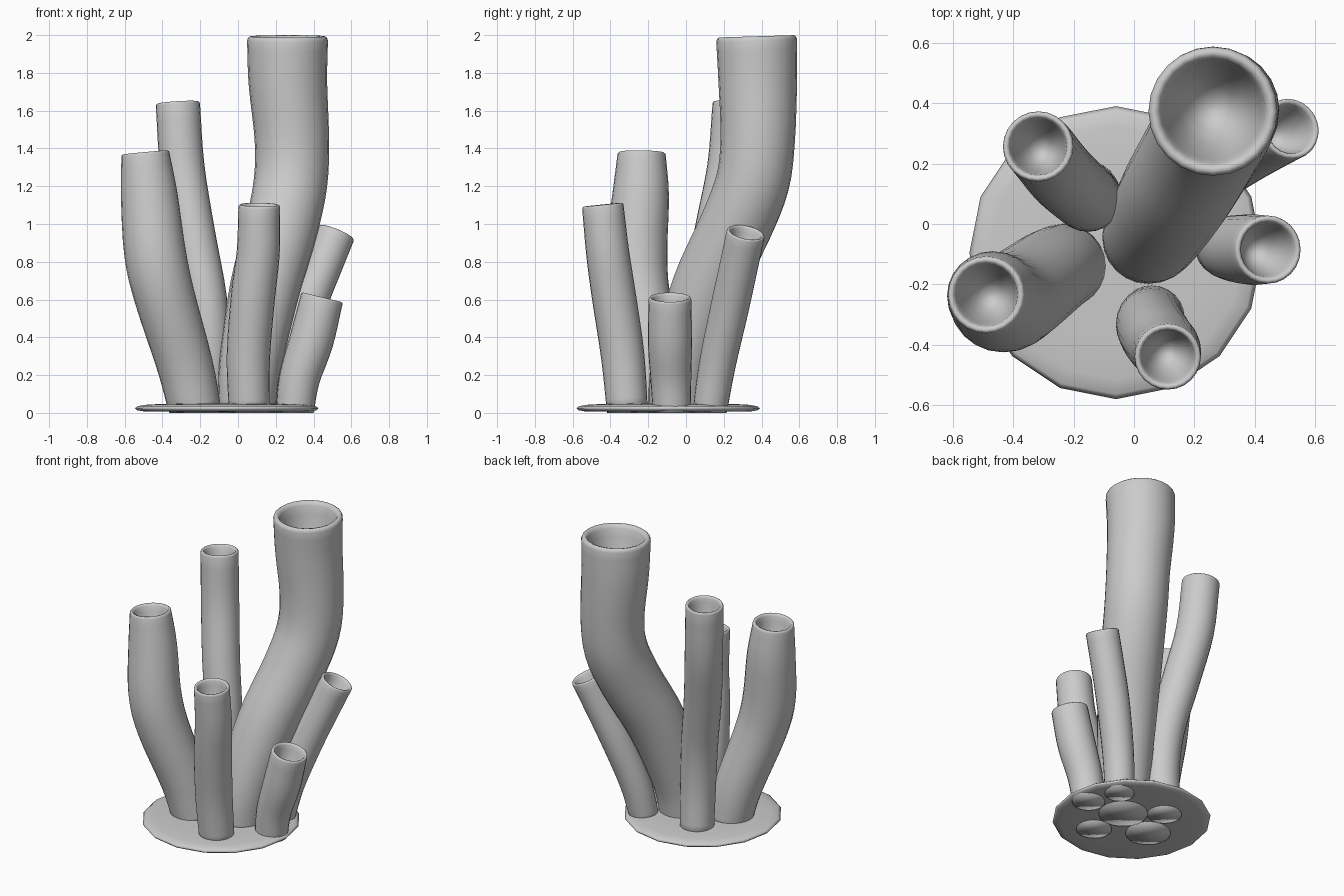
import bpy, bmesh, math
from mathutils import Vector

if "Cube" in bpy.data.objects:
    bpy.data.objects.remove(bpy.data.objects["Cube"])


def make_object(name, bm):
    bmesh.ops.recalc_face_normals(bm, faces=bm.faces)
    mesh = bpy.data.meshes.new(name)
    bm.to_mesh(mesh)
    bm.free()
    for p in mesh.polygons:
        p.use_smooth = True
    obj = bpy.data.objects.new(name, mesh)
    bpy.context.collection.objects.link(obj)
    return obj


def loft(name, rings):
    """Skin equal-sided rings in order and cap both ends."""
    bm = bmesh.new()
    loops = [[bm.verts.new(p) for p in ring] for ring in rings]
    n = len(loops[0])
    for a, b in zip(loops, loops[1:]):
        for i in range(n):
            j = (i + 1) % n
            bm.faces.new((a[i], a[j], b[j], b[i]))
    bm.faces.new(loops[0][::-1])
    bm.faces.new(loops[-1])
    return make_object(name, bm)


def ring(c, axis, r, n):
    u = Vector((0, 1, 0)).cross(axis).normalized()
    v = axis.cross(u)
    return [c + r * (math.cos(2 * math.pi * i / n) * u + math.sin(2 * math.pi * i / n) * v)
            for i in range(n)]


def catmull(p0, p1, p2, p3, t):
    return 0.5 * (2 * p1 + (p2 - p0) * t + (2 * p0 - 5 * p1 + 4 * p2 - p3) * t * t
                  + (3 * p1 - p0 - 3 * p2 + p3) * t ** 3)


def tube(name, pts, n=24, steps=4):
    """Bent tube through (x, y, z, radius) points with a rounded rim and a cupped mouth."""
    p = [Vector(q) for q in pts]
    p = [2 * p[0] - p[1]] + p + [2 * p[-1] - p[-2]]
    path = [catmull(*p[i:i + 4], k / steps) for i in range(len(p) - 3) for k in range(steps)]
    path.append(p[-2])
    rings = []
    for i, q in enumerate(path):
        a, b = path[max(i - 1, 0)], path[min(i + 1, len(path) - 1)]
        axis = (b - a).to_3d().normalized() if i else Vector((0, 0, 1))
        rings.append(ring(q.to_3d(), axis, q[3], n))
    top, r = path[-1].to_3d(), path[-1][3]
    # rounded lip, then the bowl inside (radius factor, height factor)
    for f, h in ((0.98, 0.07), (0.93, 0.11), (0.86, 0.09), (0.81, 0.0), (0.76, -0.25),
                 (0.67, -0.65), (0.54, -1.05), (0.36, -1.4), (0.18, -1.56), (0.03, -1.6)):
        rings.append(ring(top + axis * h * r, axis, f * r, n))
    return loft(name, rings)


# Base disc, 16-sided with a soft edge
centre = Vector((-0.06, -0.095, 0))
up = Vector((0, 0, 1))
base = [(0.02, 0.006), (0.3, 0.006), (0.44, 0.008), (0.475, 0.014), (0.486, 0.025),
        (0.47, 0.036), (0.42, 0.044), (0.3, 0.049), (0.02, 0.052)]
loft("base_disc", [ring(centre + up * z, up, r, 16) for r, z in base])

# Tubes growing from the base, their feet just below the disc
tube("large_tube", [(0.045, -0.05, 0, 0.15), (0.065, -0.02, 0.25, 0.165), (0.14, 0.105, 0.65, 0.185),
                    (0.23, 0.26, 0.98, 0.192), (0.278, 0.352, 1.22, 0.195),
                    (0.285, 0.38, 1.45, 0.197), (0.264, 0.38, 1.75, 0.208), (0.262, 0.374, 1.97, 0.214)])
tube("left_tube", [(-0.225, -0.135, 0, 0.138), (-0.28, -0.165, 0.25, 0.148),
                   (-0.39, -0.245, 0.62, 0.16), (-0.44, -0.262, 0.85, 0.163),
                   (-0.47, -0.24, 1.15, 0.15), (-0.49, -0.235, 1.365, 0.128)])
tube("back_left_tube", [(-0.155, 0.105, 0, 0.105), (-0.15, 0.085, 0.3, 0.11), (-0.172, 0.1, 0.6, 0.114),
                        (-0.238, 0.16, 0.95, 0.117), (-0.295, 0.23, 1.3, 0.118),
                        (-0.318, 0.257, 1.63, 0.117)])
tube("front_tube", [(0.06, -0.31, 0, 0.108), (0.055, -0.335, 0.3, 0.115), (0.08, -0.382, 0.62, 0.117),
                    (0.107, -0.415, 0.85, 0.114), (0.112, -0.44, 1.09, 0.11)])
tube("short_right_tube", [(0.30, -0.075, 0, 0.1), (0.325, -0.08, 0.18, 0.108),
                          (0.388, -0.085, 0.38, 0.117), (0.443, -0.085, 0.6, 0.113)])
tube("back_right_tube", [(0.22, 0.125, 0, 0.09), (0.265, 0.165, 0.25, 0.097), (0.36, 0.23, 0.55, 0.102),
                         (0.45, 0.28, 0.78, 0.102), (0.517, 0.315, 0.945, 0.102)])
